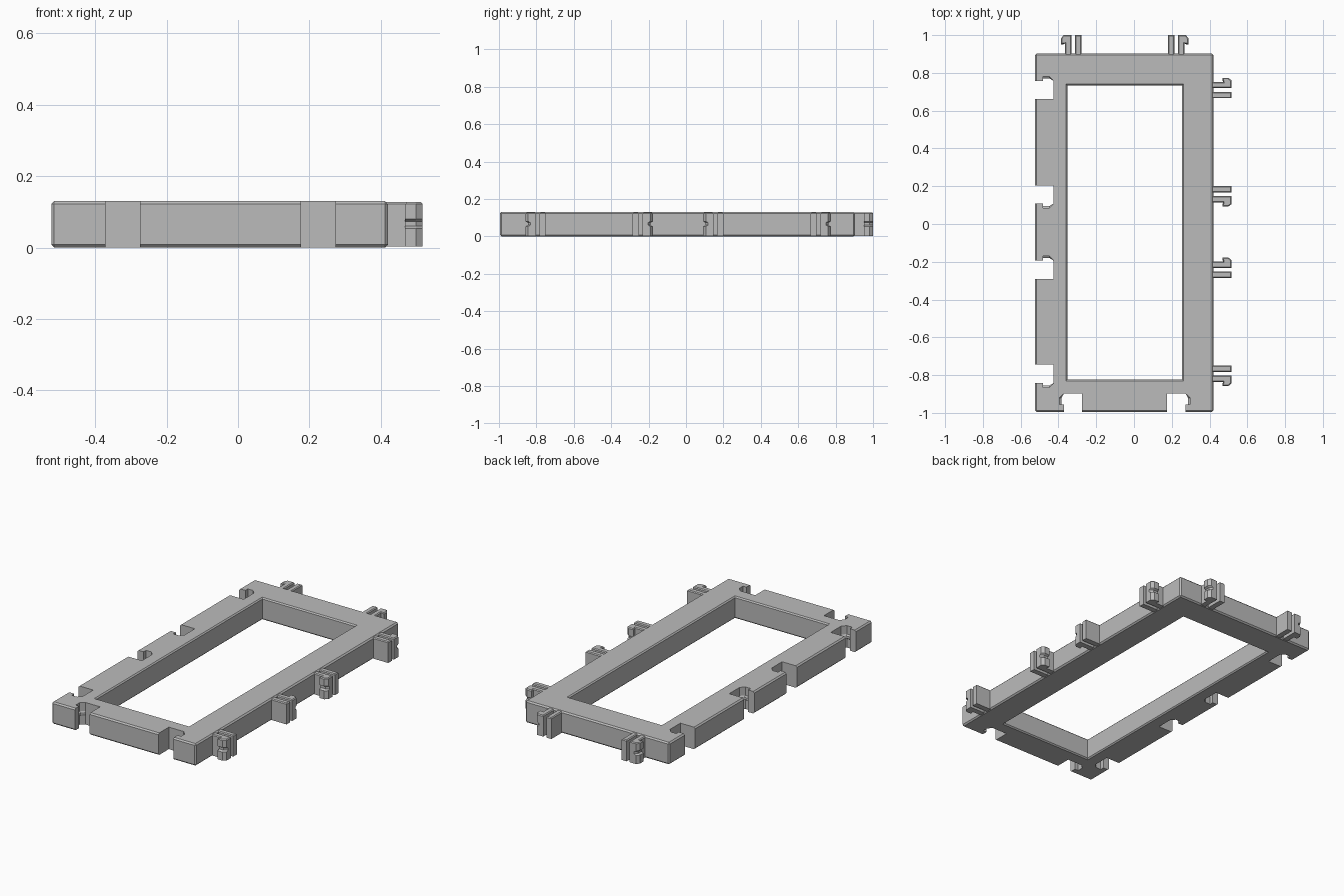
import bpy, bmesh

if "Cube" in bpy.data.objects:
    bpy.data.objects.remove(bpy.data.objects["Cube"])

H = 0.13
X0, X1, Y0, Y1 = -0.523, 0.42, -0.995, 0.903

grey = bpy.data.materials.new("plain grey")
grey.diffuse_color = (0.5, 0.5, 0.5, 1)
grey.use_nodes = True
grey.node_tree.nodes["Principled BSDF"].inputs["Base Color"].default_value = grey.diffuse_color


def add_object(name, bm):
    bmesh.ops.recalc_face_normals(bm, faces=bm.faces)
    mesh = bpy.data.meshes.new(name)
    bm.to_mesh(mesh)
    bm.free()
    mesh.materials.append(grey)
    obj = bpy.data.objects.new(name, mesh)
    bpy.context.collection.objects.link(obj)
    return obj


def loft(name, sections):
    """Solid through a stack of (z, outline) sections."""
    bm = bmesh.new()
    rings = [[bm.verts.new((x, y, z)) for x, y in pts] for z, pts in sections]
    n = len(rings[0])
    for a, b in zip(rings, rings[1:]):
        for i in range(n):
            j = (i + 1) % n
            bm.faces.new((a[i], a[j], b[j], b[i]))
    bm.faces.new(rings[0])
    bm.faces.new(rings[-1])
    return add_object(name, bm)


def rect(x0, x1, y0, y1, grow=0):
    return [(x0 - grow, y0 - grow), (x1 + grow, y0 - grow),
            (x1 + grow, y1 + grow), (x0 - grow, y1 + grow)]


def place(pts, side, start, sign):
    """Map (along, depth) points onto one side of the frame."""
    edge = {"right": X1, "left": X0, "back": Y1, "front": Y0}[side]
    if side in ("right", "left"):
        return [(edge + d, start + sign * s) for s, d in pts]
    return [(start + sign * s, edge + d) for s, d in pts]


def waisted(pts, limit, amount):
    """Pull the latch side of an outline inward."""
    return [(s - amount if s > limit else s, d) for s, d in pts]


BAR = [(0, -0.01), (0.033, -0.01), (0.033, 0.097), (0, 0.097)]
BAR_TOP = [(0.005, -0.01), (0.028, -0.01), (0.028, 0.092), (0.005, 0.092)]
HOOK = [(0.053, -0.01), (0.086, -0.01), (0.086, 0.053), (0.108, 0.048),
        (0.108, 0.079), (0.094, 0.097), (0.053, 0.097)]
HOOK_TOP = [(0.058, -0.01), (0.081, -0.01), (0.081, 0.058), (0.103, 0.053),
            (0.103, 0.077), (0.092, 0.092), (0.058, 0.092)]
NOTCH = [(0, -0.03), (0, 0.097), (0.097, 0.097), (0.12, 0.075),
         (0.12, 0.04), (0.097, 0.04), (0.097, -0.03)]

# Frame body with chamfered outer edges
bm = bmesh.new()
bmesh.ops.create_cube(bm, size=1)
for v in bm.verts:
    v.co = (X1 if v.co.x > 0 else X0, Y1 if v.co.y > 0 else Y0, H if v.co.z > 0 else 0)
bmesh.ops.bevel(bm, geom=bm.edges[:], offset=0.008, segments=1, affect='EDGES')
frame = add_object("frame", bm)

# Central opening with chamfered rims
hole = (-0.353, 0.254, -0.823, 0.733)
cutters = [loft("opening_cutter", [
    (-0.02, rect(*hole, 0.027)), (0.007, rect(*hole)),
    (H - 0.007, rect(*hole)), (H + 0.02, rect(*hole, 0.027))])]

# Clip and notch positions: bar edge, then direction towards the hook
side_spots = [(0.666, 1), (0.2, -1), (-0.285, 1), (-0.75, -1)]
end_spots = [(-0.279, -1), (0.181, 1)]

for clip_side, notch_side, spots in (("right", "left", side_spots),
                                     ("back", "front", end_spots)):
    for i, (start, sign) in enumerate(spots, 1):
        def put(pts, side):
            return place(pts, side, start, sign)

        # Flat bar of the clip
        loft(f"{clip_side}_clip_bar_{i}", [
            (0.003, put(BAR, clip_side)), (0.122, put(BAR, clip_side)),
            (0.127, put(BAR_TOP, clip_side))])

        # Hooked prong with a groove around mid height
        full = put(HOOK, clip_side)
        thin = put(waisted(HOOK, 0.09, 0.012), clip_side)
        loft(f"{clip_side}_clip_hook_{i}", [
            (0.003, full), (0.053, full), (0.06, thin), (0.073, thin),
            (0.08, full), (0.122, full), (0.127, put(HOOK_TOP, clip_side))])

        # Matching notch with a ridge at mid height
        # (the notch is slightly wider than the clip)
        wide = put([(s - 0.005, d) for s, d in NOTCH], notch_side)
        ridge = put([(s - 0.005, d) for s, d in waisted(NOTCH, 0.1, 0.01)], notch_side)
        cutters.append(loft(f"{notch_side}_notch_cutter_{i}", [
            (-0.03, wide), (0.053, wide), (0.06, ridge), (0.073, ridge),
            (0.08, wide), (H + 0.03, wide)]))

for cutter in cutters:
    mod = frame.modifiers.new(cutter.name, 'BOOLEAN')
    mod.operation = 'DIFFERENCE'
    mod.solver = 'EXACT'
    mod.object = cutter
    cutter.hide_render = True
    cutter.display_type = 'WIRE'
